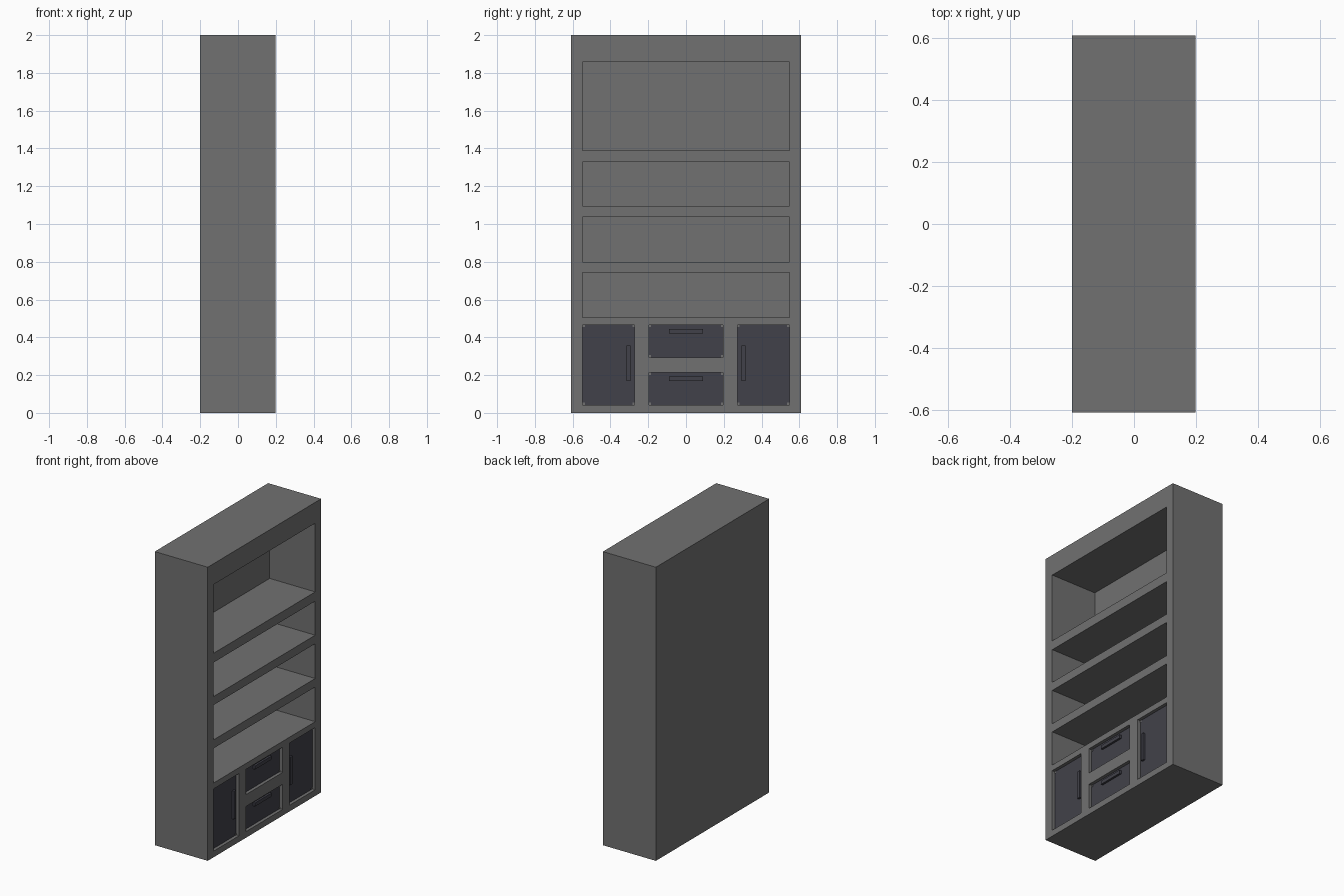
import bpy, bmesh
from mathutils import Vector

if "Cube" in bpy.data.objects:
    bpy.data.objects.remove(bpy.data.objects["Cube"])

def material(name, rgb):
    m = bpy.data.materials.new(name)
    m.diffuse_color = (*rgb, 1)
    m.use_nodes = True
    m.node_tree.nodes["Principled BSDF"].inputs["Base Color"].default_value = m.diffuse_color
    return m

GREY = material("grey_wood", (0.165, 0.165, 0.165))
DARK = material("dark_slate", (0.053, 0.053, 0.068))

def boxes(name, items, mat):
    """One object made of axis-aligned boxes (x0, x1, y0, y1, z0, z1)."""
    bm = bmesh.new()
    for x0, x1, y0, y1, z0, z1 in items:
        lo, hi = Vector((x0, y0, z0)), Vector((x1, y1, z1))
        for v in bmesh.ops.create_cube(bm, size=1)["verts"]:
            v.co = Vector([l + (c + 0.5) * (h - l) for l, h, c in zip(lo, hi, v.co)])
    me = bpy.data.meshes.new(name)
    bm.to_mesh(me)
    bm.free()
    me.materials.append(mat)
    ob = bpy.data.objects.new(name, me)
    bpy.context.collection.objects.link(ob)
    return ob

FRONT = 0.199      # open face of the bookcase
BACK = -0.144      # inner back of the shelf bays
PANEL = FRONT - 0.022   # recessed door and drawer faces

# openings: (y0, y1, z0, z1)
W = 0.547
bays = [(-W, W, 1.39, 1.858), (-W, W, 1.095, 1.327),
        (-W, W, 0.80, 1.037), (-W, W, 0.506, 0.742)]
doors = [(-W, -0.272, 0.042, 0.466), (0.272, W, 0.042, 0.466)]
drawers = [(-0.196, 0.196, 0.294, 0.466), (-0.196, 0.196, 0.042, 0.213)]

# carcass with bays and panel recesses cut out
carcass = boxes("bookcase_carcass", [(-0.2, FRONT, -0.61, 0.61, 0, 2)], GREY)
cutter = boxes("opening_cutter",
               [(BACK, 0.3, *b) for b in bays] +
               [(PANEL - 0.006, 0.3, *p) for p in doors + drawers], GREY)
cutter.hide_render = True
mod = carcass.modifiers.new("openings", "BOOLEAN")
mod.operation = "DIFFERENCE"
mod.solver = "EXACT"
mod.object = cutter
bpy.context.view_layer.objects.active = carcass
bpy.ops.object.modifier_apply(modifier=mod.name)
bpy.data.objects.remove(cutter)

# door and drawer panels
for label, group in (("door_panel", doors), ("drawer_panel", drawers)):
    for p in group:
        boxes(label, [(PANEL - 0.006, PANEL, *p)], DARK)

# small grey corner pieces on each panel
s = 0.012
corners = []
for y0, y1, z0, z1 in doors + drawers:
    for y in (y0, y1 - s):
        for z in (z0, z1 - s):
            corners.append((PANEL - 0.004, PANEL + 0.002, y, y + s, z, z + s))
boxes("panel_corners", corners, GREY)

# bar handles
for side in (-1, 1):
    c = side * 0.305
    boxes("door_handle", [(PANEL - 0.004, PANEL + 0.014, c - 0.011, c + 0.011, 0.168, 0.358)], DARK)
for z in (0.433, 0.181):
    boxes("drawer_handle", [(PANEL - 0.004, PANEL + 0.014, -0.089, 0.089, z - 0.012, z + 0.012)], DARK)
